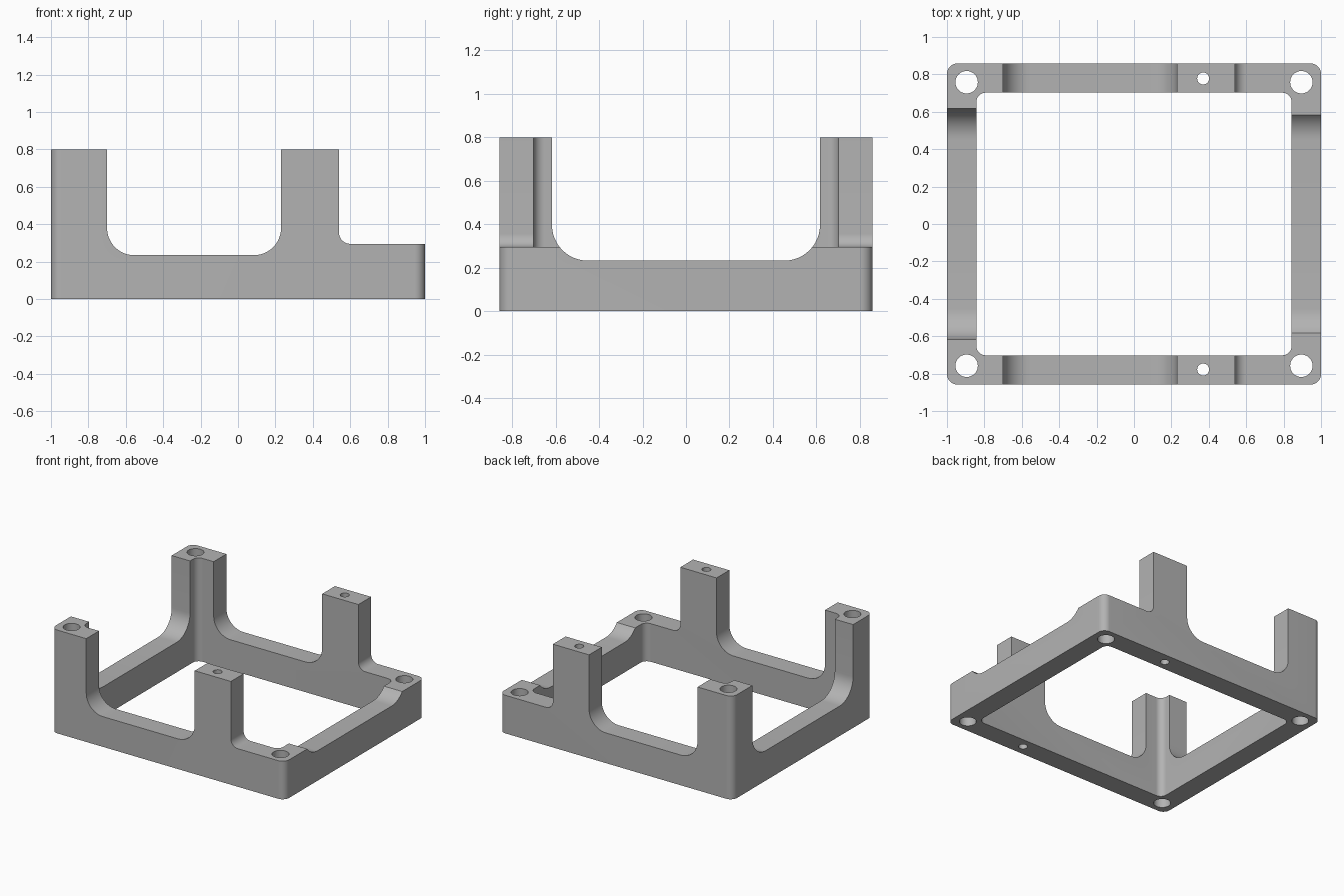
import bpy, bmesh
from math import cos, sin, pi, radians
from mathutils import Vector

cube = bpy.data.objects.get("Cube")
if cube:
    bpy.data.objects.remove(cube)

HEIGHT = 0.8
STEPS = 12


def rounded_rect(u0, u1, v0, v1, radii):
    """Outline with corner radii in order: low-low, high-low, high-high, low-high."""
    points = []
    corners = [(u0, v0, 1, 1), (u1, v0, -1, 1), (u1, v1, -1, -1), (u0, v1, 1, -1)]
    for i, ((u, v, su, sv), r) in enumerate(zip(corners, radii)):
        if r == 0:
            points.append((u, v))
            continue
        for k in range(STEPS + 1):
            a = pi + (i + k / STEPS) * pi / 2
            points.append((u + su * r + r * cos(a), v + sv * r + r * sin(a)))
    return points


def circle(x, y, r, sides=40):
    return [(x + r * cos(2 * pi * k / sides), y + r * sin(2 * pi * k / sides))
            for k in range(sides)]


def prism(name, outline, axis, start, end):
    """Extrude a flat outline along the given axis."""
    place = {"X": lambda u, v, w: (w, u, v),
             "Y": lambda u, v, w: (u, w, v),
             "Z": lambda u, v, w: (u, v, w)}[axis]
    bm = bmesh.new()
    face = bm.faces.new([bm.verts.new(place(u, v, start)) for u, v in outline])
    result = bmesh.ops.extrude_face_region(bm, geom=[face])
    moved = [g for g in result["geom"] if isinstance(g, bmesh.types.BMVert)]
    bmesh.ops.translate(bm, verts=moved, vec=Vector(place(0, 0, end - start)))
    bmesh.ops.recalc_face_normals(bm, faces=bm.faces[:])
    mesh = bpy.data.meshes.new(name)
    bm.to_mesh(mesh)
    bm.free()
    obj = bpy.data.objects.new(name, mesh)
    bpy.context.collection.objects.link(obj)
    return obj


def cut(target, cutter):
    cutter.hide_render = True
    mod = target.modifiers.new("cut", "BOOLEAN")
    mod.operation = "DIFFERENCE"
    mod.solver = "EXACT"
    mod.object = cutter
    bpy.context.view_layer.objects.active = target
    bpy.ops.object.modifier_apply(modifier=mod.name)
    bpy.data.objects.remove(cutter)


# Solid block with rounded upright edges
frame = prism("mounting_frame", rounded_rect(-1, 1, -0.858, 0.858, [0.055] * 4), "Z", 0, HEIGHT)

# Central opening
cut(frame, prism("opening", rounded_rect(-0.843, 0.843, -0.702, 0.702, [0.05] * 4), "Z", -1, 2))

# Long gaps between the posts on the front and back rails
cut(frame, prism("rail_gap", rounded_rect(-0.7, 0.23, 0.234, 2, [0.145, 0.145, 0, 0]), "Y", -2, 2))

# Lowered right-hand end
cut(frame, prism("end_step", rounded_rect(0.54, 2, 0.295, 2, [0.06, 0, 0, 0]), "Y", -2, 2))

# Gaps along both side rails
cut(frame, prism("side_gap", rounded_rect(-0.617, 0.617, 0.232, 2, [0.165, 0.165, 0, 0]), "X", -2, 2))

# Corner bolt holes and narrow holes through the middle posts
for side in (-1, 1):
    for x in (-0.895, 0.895):
        cut(frame, prism("bolt_hole", circle(x, side * 0.758, 0.06), "Z", -1, 2))
    cut(frame, prism("pin_hole", circle(0.37, side * 0.778, 0.032, 28), "Z", -1, 2))

# Grey finish
grey = bpy.data.materials.new("grey")
grey.use_nodes = True
color = (0.45, 0.45, 0.45, 1)
grey.diffuse_color = color
grey.node_tree.nodes["Principled BSDF"].inputs["Base Color"].default_value = color
frame.data.materials.clear()
frame.data.materials.append(grey)
for poly in frame.data.polygons:
    poly.material_index = 0

# Smooth the fillets and keep the machined edges crisp
bpy.ops.object.select_all(action="DESELECT")
frame.select_set(True)
bpy.context.view_layer.objects.active = frame
bpy.ops.object.shade_smooth_by_angle(angle=radians(25))
